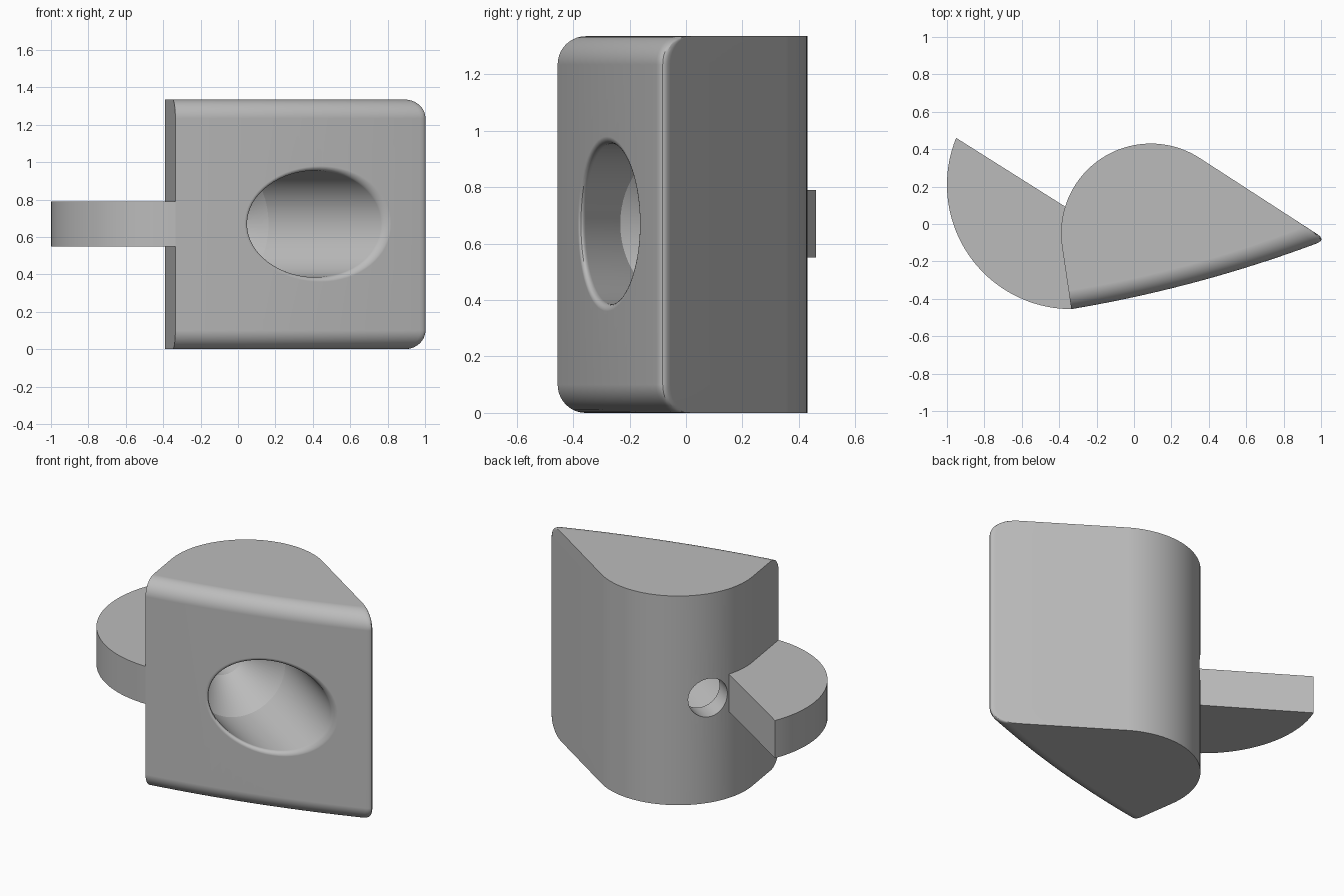
import bpy, bmesh
from math import sin, cos, pi, sqrt, atan2
from mathutils import Vector as V

old = bpy.data.objects.get("Cube")
if old:
    bpy.data.objects.remove(old)

grey = bpy.data.materials.new("plain_grey")
grey.use_nodes = True
COLOUR = (0.5, 0.5, 0.5, 1)
grey.diffuse_color = COLOUR
grey.node_tree.nodes["Principled BSDF"].inputs["Base Color"].default_value = COLOUR


def loft(name, rings):
    """Closed solid skinned through rings of equal point count."""
    bm = bmesh.new()
    loops = [[bm.verts.new(p) for p in ring] for ring in rings]
    n = len(loops[0])
    for a, b in zip(loops, loops[1:]):
        for i in range(n):
            j = (i + 1) % n
            bm.faces.new((a[i], a[j], b[j], b[i]))
    bm.faces.new(loops[0][::-1])
    bm.faces.new(loops[-1])
    bmesh.ops.recalc_face_normals(bm, faces=bm.faces)
    mesh = bpy.data.meshes.new(name)
    bm.to_mesh(mesh)
    bm.free()
    mesh.materials.append(grey)
    obj = bpy.data.objects.new(name, mesh)
    bpy.context.collection.objects.link(obj)
    return obj


def finish(obj):
    bpy.ops.object.select_all(action='DESELECT')
    obj.select_set(True)
    bpy.context.view_layer.objects.active = obj
    for mod in list(obj.modifiers):
        bpy.ops.object.modifier_apply(modifier=mod.name)
    bpy.ops.object.shade_smooth_by_angle(angle=0.5)
    weighted = obj.modifiers.new("weighted_normals", 'WEIGHTED_NORMAL')
    weighted.keep_sharp = True


# Main dimensions
HEIGHT, MID, FILLET = 1.335, 0.67, 0.1
HUB, HUB_R = V((0.09, -0.05)), 0.48          # rounded back
CORNER, TIP = V((-0.335, -0.455)), V((1.027, -0.085))
SAG = 0.035                                  # bulge of the front
AXIS = V((-0.835, 0.55)).normalized()        # screw hole direction
SIDE = V((-AXIS.y * -1, AXIS.x * -1))        # across the hole

chord = (TIP - CORNER).normalized()
inward = V((-chord.y, chord.x))
FRONT_R = (TIP - CORNER).length ** 2 / (8 * SAG) + SAG / 2
FRONT_C = (CORNER + TIP) / 2 + inward * (FRONT_R - SAG)


def tangent_angle(p, sign):
    """Angle on the hub circle where a line from p touches it."""
    d = p - HUB
    return atan2(d.y, d.x) + sign * math_acos(HUB_R / d.length)


def math_acos(c):
    return atan2(sqrt(max(0, 1 - c * c)), c)


def on_hub(a):
    return HUB + HUB_R * V((cos(a), sin(a)))


a_start = tangent_angle(TIP, 1)
a_end = tangent_angle(CORNER, -1)
if a_end < a_start:
    a_end += 2 * pi
back_dir = (on_hub(a_start) - TIP).normalized()
left_dir = (on_hub(a_end) - CORNER).normalized()


def outline(inset):
    """Body plan with its front pushed inward."""
    a = CORNER + left_dir * (inset / left_dir.dot(inward))
    b = TIP + back_dir * (inset / back_dir.dot(inward))

    def front(t):
        return a.lerp(b, t) - inward * (4 * SAG * t * (1 - t))
    pts = [front(0.96 * i / 20) for i in range(21)]
    p, q = pts[-1], b + back_dir * 0.055
    for i in range(1, 7):
        t = i / 6
        pts.append(p * (1 - t) ** 2 + b * (2 * t * (1 - t)) + q * t * t)
    pts += [on_hub(a_start + (a_end - a_start) * i / 40) for i in range(41)]
    return pts


# Body with rounded front top and bottom edges
levels = []
for i in range(11):
    a = pi / 2 * i / 10
    levels.append((FILLET * (1 - sin(a)), FILLET * (1 - cos(a))))
levels = [(o, z) for o, z in levels]
levels += [(o, HEIGHT - z) for o, z in reversed(levels)]
body = loft("body", [[(p.x, p.y, z) for p in outline(o)] for o, z in levels])

# Stepped screw hole with a rounded mouth
BORE, PILOT, RIM, SEG = 0.285, 0.122, 0.025, 64


def hole_ring(radius, reach):
    """Ring round the hole axis; reach gives the distance along it."""
    ring = []
    for i in range(SEG):
        a = 2 * pi * i / SEG
        p = HUB + SIDE * (radius * cos(a))
        p = p + AXIS * reach(p)
        ring.append((p.x, p.y, MID + radius * sin(a)))
    return ring


def below_front(depth):
    """Distance along the axis to the front surface sunk by depth."""
    def reach(p):
        d = p - FRONT_C
        k = d.dot(AXIS)
        return -k - sqrt(k * k - d.length_squared + (FRONT_R - depth) ** 2)
    return reach


rings = [hole_ring(BORE + RIM, below_front(-0.3))]
for i in range(7):
    a = pi / 2 * (1 - i / 6)
    rings.append(hole_ring(BORE + RIM * (1 - cos(a)), below_front(RIM * (1 - sin(a)))))
for radius, distance in ((BORE, 0.1), (PILOT, 0.34), (PILOT, 0.8)):
    rings.append(hole_ring(radius, lambda p, t=distance: t))
cutter = loft("hole_cutter", rings)
cutter.hide_render = True
cut = body.modifiers.new("screw_hole", 'BOOLEAN')
cut.operation, cut.solver, cut.object = 'DIFFERENCE', 'EXACT', cutter
finish(body)
bpy.data.objects.remove(cutter)

# Side wing: part of a disc cut straight along the hole direction
WING_C, WING_R = V((-0.335, 0.21)), 0.665
first, last = atan2(0.25, -0.615), 1.5 * pi
plan = []
for i in range(41):
    a = first + (last - first) * i / 40
    plan.append(WING_C + WING_R * V((cos(a), sin(a))))
plan.append(V((-0.3, 0.05)))
wing = loft("side_wing", [[(p.x, p.y, z) for p in plan] for z in (0.55, 0.79)])
finish(wing)
